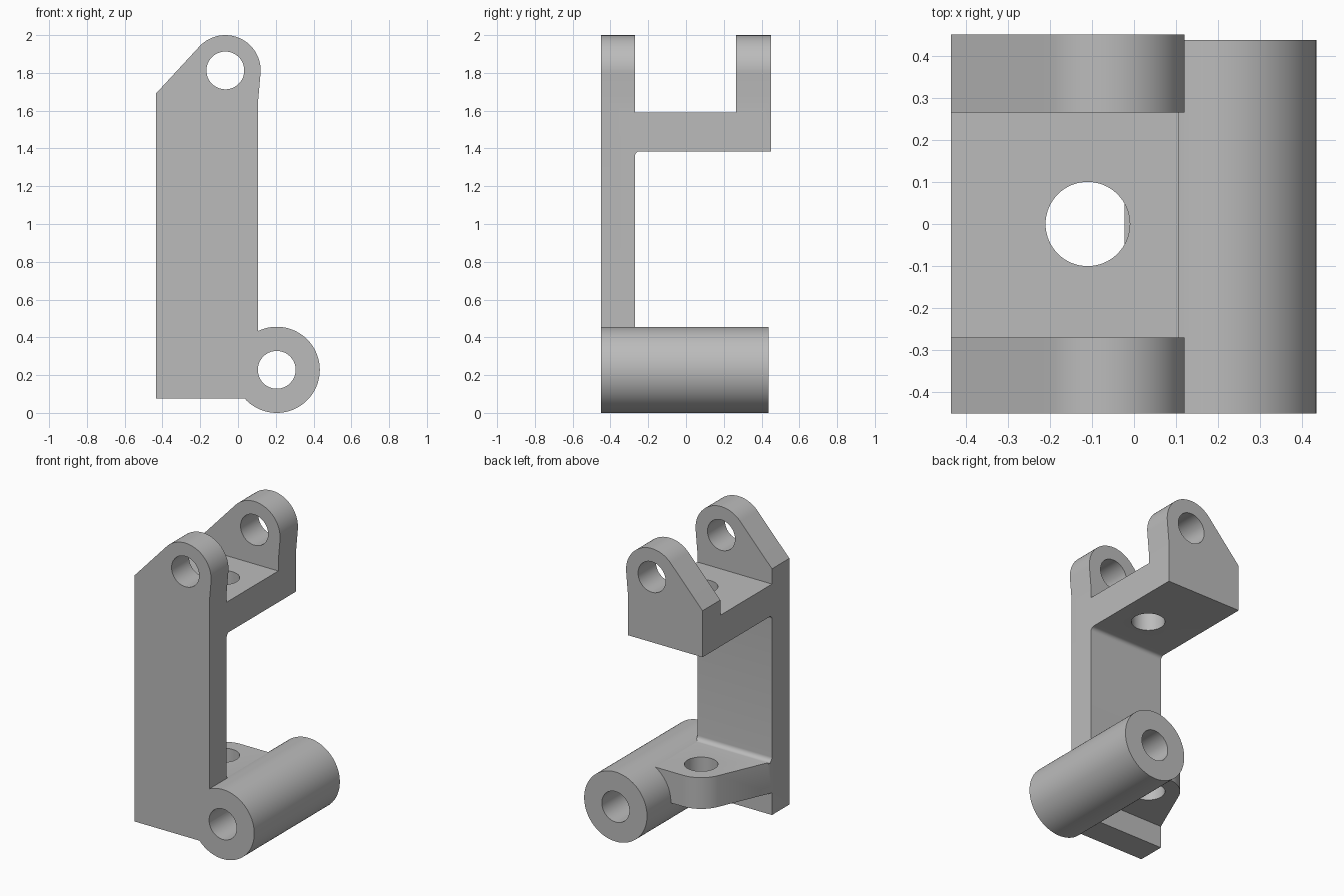
import bpy, bmesh
from math import atan2, acos, cos, sin, pi, hypot, radians

cube = bpy.data.objects.get("Cube")
if cube:
    bpy.data.objects.remove(cube, do_unlink=True)

grey = bpy.data.materials.new("plain_grey")
grey.use_nodes = True
grey.diffuse_color = (0.5, 0.5, 0.5, 1)
grey.node_tree.nodes["Principled BSDF"].inputs["Base Color"].default_value = (0.5, 0.5, 0.5, 1)


def prism(name, pts, axis, lo, hi):
    """Extrude a closed 2D profile along one axis."""
    place = {"x": lambda p, t: (t, p[0], p[1]),
             "y": lambda p, t: (p[0], t, p[1]),
             "z": lambda p, t: (p[0], p[1], t)}[axis]
    bm = bmesh.new()
    a = [bm.verts.new(place(p, lo)) for p in pts]
    b = [bm.verts.new(place(p, hi)) for p in pts]
    bm.faces.new(a)
    bm.faces.new(b[::-1])
    for i in range(len(pts)):
        j = (i + 1) % len(pts)
        bm.faces.new((a[i], b[i], b[j], a[j]))
    bmesh.ops.recalc_face_normals(bm, faces=bm.faces)
    me = bpy.data.meshes.new(name)
    bm.to_mesh(me)
    bm.free()
    me.materials.append(grey)
    ob = bpy.data.objects.new(name, me)
    bpy.context.collection.objects.link(ob)
    return ob


def arc(c, r, start, end, n=24):
    return [(c[0] + r * cos(start + (end - start) * i / n),
             c[1] + r * sin(start + (end - start) * i / n)) for i in range(n + 1)]


def circle(c, r, n=64):
    return arc(c, r, 0, 2 * pi, n)[:-1]


def tangent(p, c, r, side):
    """Angle on the circle where the line from p touches it."""
    dx, dy = p[0] - c[0], p[1] - c[1]
    return atan2(dy, dx) + side * acos(r / hypot(dx, dy))


def combine(target, other, operation):
    mod = target.modifiers.new(operation.lower(), "BOOLEAN")
    mod.operation = operation
    mod.solver = "EXACT"
    mod.object = other
    other.hide_render = True
    bpy.context.view_layer.objects.active = target
    bpy.ops.object.modifier_apply(modifier=mod.name)
    bpy.data.objects.remove(other, do_unlink=True)


L, R = -0.435, 0.107
EAR, BARREL, BOLT = (-0.067, 1.813), (0.205, 0.228), (-0.11, 0.0)
EAR_R, HOLE_R = 0.187, 0.1
PLATE_BACK = -0.27


def ear_profile(bottom):
    right, left = (R, 1.66), (L, 1.69)
    start = tangent(right, EAR, EAR_R, 1)
    end = tangent(left, EAR, EAR_R, -1) % (2 * pi)
    return [(L, bottom), (R, bottom), right] + arc(EAR, EAR_R, start, end, 32)[:] + [left]


def fillet(name, corner, r, up, lo, hi):
    """Concave strip between the plate and a horizontal surface."""
    y, z = corner
    curve = [(y + r - r * cos(t), z + up * (r - r * sin(t)))
             for t in [pi / 2 * i / 8 for i in range(9)]]
    return prism(name, [(y - 0.02, z + up * r)] + curve + [(y + r, z - up * 0.004),
                 (y - 0.02, z - up * 0.004)], "x", lo, hi)


# Tall front plate with its ear
bracket = prism("bracket", ear_profile(0.075), "y", -0.45, PLATE_BACK)

# Shelf, rear ear, lower bolt tab and barrel
tab_corner = (L, PLATE_BACK)
tab_end = tangent(tab_corner, BOLT, 0.19, -1) % (2 * pi)
tab = [(L, -0.3), (0.2, -0.3), (0.2, 0.19)] + arc(BOLT, 0.19, pi / 2, tab_end) + [tab_corner]
parts = [
    prism("shelf", [(L, 1.385), (R, 1.385), (R, 1.59), (L, 1.59)], "y", -0.3, 0.4),
    prism("rear_ear", ear_profile(1.385), "y", 0.265, 0.45),
    prism("bolt_tab", tab, "z", 0.22, 0.425),
    fillet("shelf_fillet", (PLATE_BACK, 1.385), 0.025, -1, L, R),
    fillet("tab_fillet", (PLATE_BACK, 0.425), 0.03, 1, L, R),
    prism("barrel", circle(BARREL, 0.228, 96), "y", -0.45, 0.437),
]
for part in parts:
    combine(bracket, part, "UNION")

# Bores and bolt holes
cutters = [
    prism("ear_bore", circle(EAR, HOLE_R), "y", -0.6, 0.6),
    prism("barrel_bore", circle(BARREL, HOLE_R), "y", -0.6, 0.6),
    prism("shelf_hole", circle(BOLT, HOLE_R), "z", 1.3, 1.7),
    prism("tab_hole", circle(BOLT, HOLE_R), "z", 0.21, 0.6),
]
for cutter in cutters:
    combine(bracket, cutter, "DIFFERENCE")

# Smooth round surfaces, crisp edges
bpy.ops.object.select_all(action="DESELECT")
bracket.select_set(True)
bpy.context.view_layer.objects.active = bracket
bpy.ops.object.shade_smooth_by_angle(angle=radians(25))
